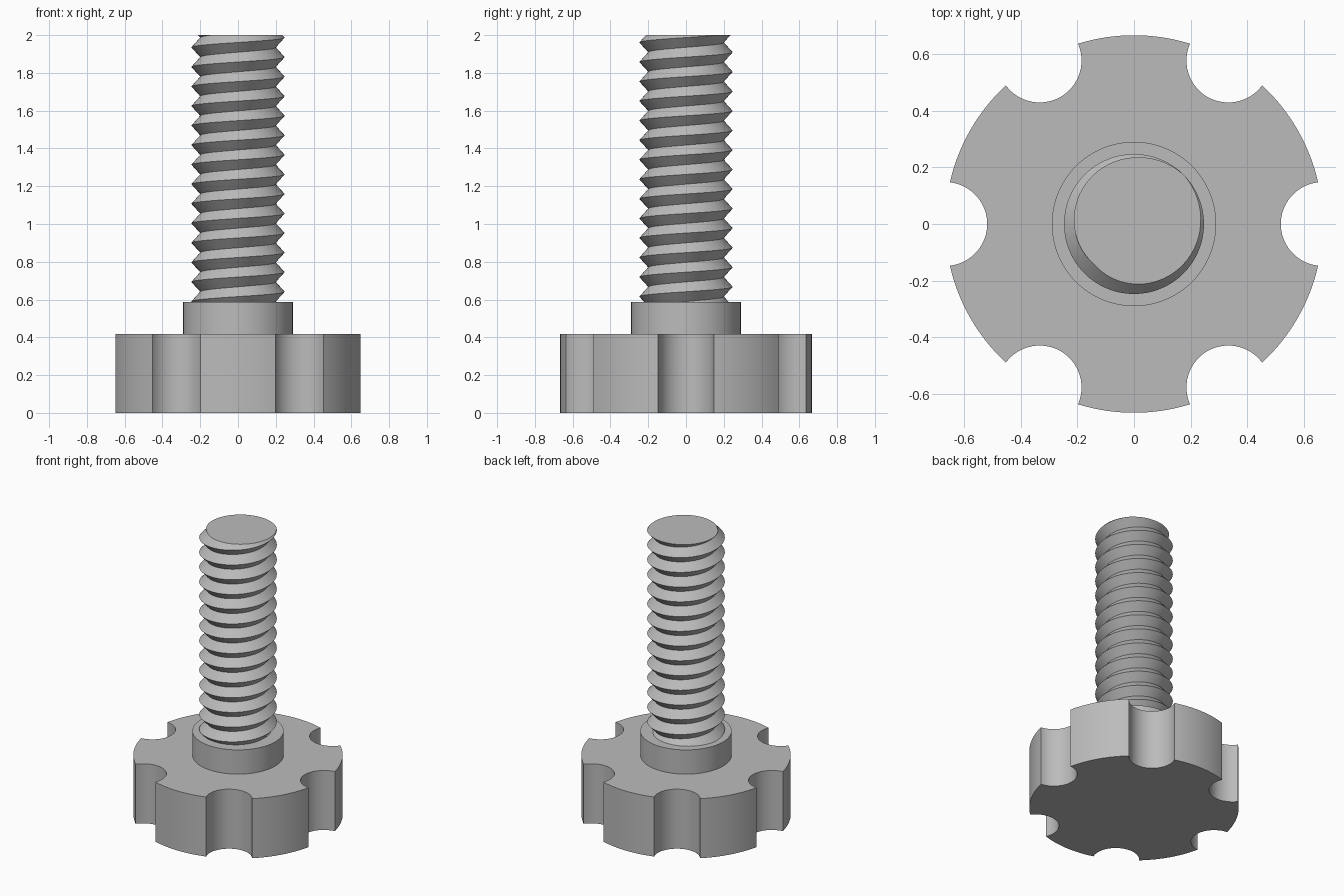
import bpy, bmesh
from math import sin, cos, pi, asin, radians

cube = bpy.data.objects.get("Cube")
if cube:
    bpy.data.objects.remove(cube, do_unlink=True)

# One grey for the whole part
grey = bpy.data.materials.new("plain grey")
grey.use_nodes = True
color = (0.5, 0.5, 0.5, 1)
grey.diffuse_color = color
grey.node_tree.nodes["Principled BSDF"].inputs["Base Color"].default_value = color


def finish(name, bm):
    bmesh.ops.recalc_face_normals(bm, faces=bm.faces)
    mesh = bpy.data.meshes.new(name)
    bm.to_mesh(mesh)
    bm.free()
    mesh.materials.append(grey)
    obj = bpy.data.objects.new(name, mesh)
    bpy.context.collection.objects.link(obj)
    bpy.ops.object.select_all(action="DESELECT")
    obj.select_set(True)
    bpy.context.view_layer.objects.active = obj
    bpy.ops.object.shade_smooth_by_angle(angle=radians(30))
    return obj


def extrude_outline(name, points, z0, z1):
    bm = bmesh.new()
    face = bm.faces.new([bm.verts.new((x, y, z0)) for x, y in points])
    result = bmesh.ops.extrude_face_region(bm, geom=[face], use_keep_orig=True)
    top = [g for g in result["geom"] if isinstance(g, bmesh.types.BMVert)]
    bmesh.ops.translate(bm, verts=top, vec=(0, 0, z1 - z0))
    return finish(name, bm)


def arc(cx, cy, r, start, end, steps):
    return [(cx + r * cos(start + (end - start) * i / steps),
             cy + r * sin(start + (end - start) * i / steps)) for i in range(steps + 1)]


# Grip wheel with six round finger notches
KNOB_R, NOTCH_R, KNOB_H, COLLAR_TOP, TOP = 0.666, 0.148, 0.418, 0.588, 2.0
half = 2 * asin(NOTCH_R / (2 * KNOB_R))
outline = []
for n in range(6):
    a = n * pi / 3
    swing = pi / 2 + half / 2
    outline += arc(KNOB_R * cos(a), KNOB_R * sin(a), NOTCH_R,
                   a + 2 * pi - swing, a + swing, 24)
    outline += arc(0, 0, KNOB_R, a + half, a + pi / 3 - half, 16)[1:-1]
extrude_outline("grip_wheel", outline, 0, KNOB_H)

# Collar under the thread
extrude_outline("collar", arc(0, 0, 0.29, 0, 2 * pi, 96)[:-1], KNOB_H, COLLAR_TOP)

# Threaded shank: root and crest helices joined by flanks, trimmed flat at both ends
PITCH, ROOT, CREST, SEG, TURNS = 0.1035, 0.2, 0.247, 64, 17
CREST_ANGLE = pi / 4
bm = bmesh.new()
roots, crests = [], []
for k in range(SEG * TURNS + 1):
    a = CREST_ANGLE + 2 * pi * k / SEG
    z = TOP + PITCH * (k / SEG - TURNS + 1.5)
    crests.append(bm.verts.new((CREST * cos(a), CREST * sin(a), z + PITCH / 2)))
    roots.append(bm.verts.new((ROOT * cos(a), ROOT * sin(a), z)))
for k in range(SEG * TURNS):
    bm.faces.new((roots[k], roots[k + 1], crests[k + 1], crests[k]))
    if k + SEG + 1 < len(roots):
        bm.faces.new((crests[k], crests[k + 1], roots[k + SEG + 1], roots[k + SEG]))
for z, direction in ((COLLAR_TOP, -1), (TOP, 1)):
    bmesh.ops.bisect_plane(bm, geom=bm.verts[:] + bm.edges[:] + bm.faces[:], dist=1e-6,
                           plane_co=(0, 0, z), plane_no=(0, 0, direction), clear_outer=True)
    rim = [e for e in bm.edges if e.is_boundary
           and all(abs(v.co.z - z) < 1e-4 for v in e.verts)]
    bmesh.ops.contextual_create(bm, geom=rim)
finish("threaded_shank", bm)
